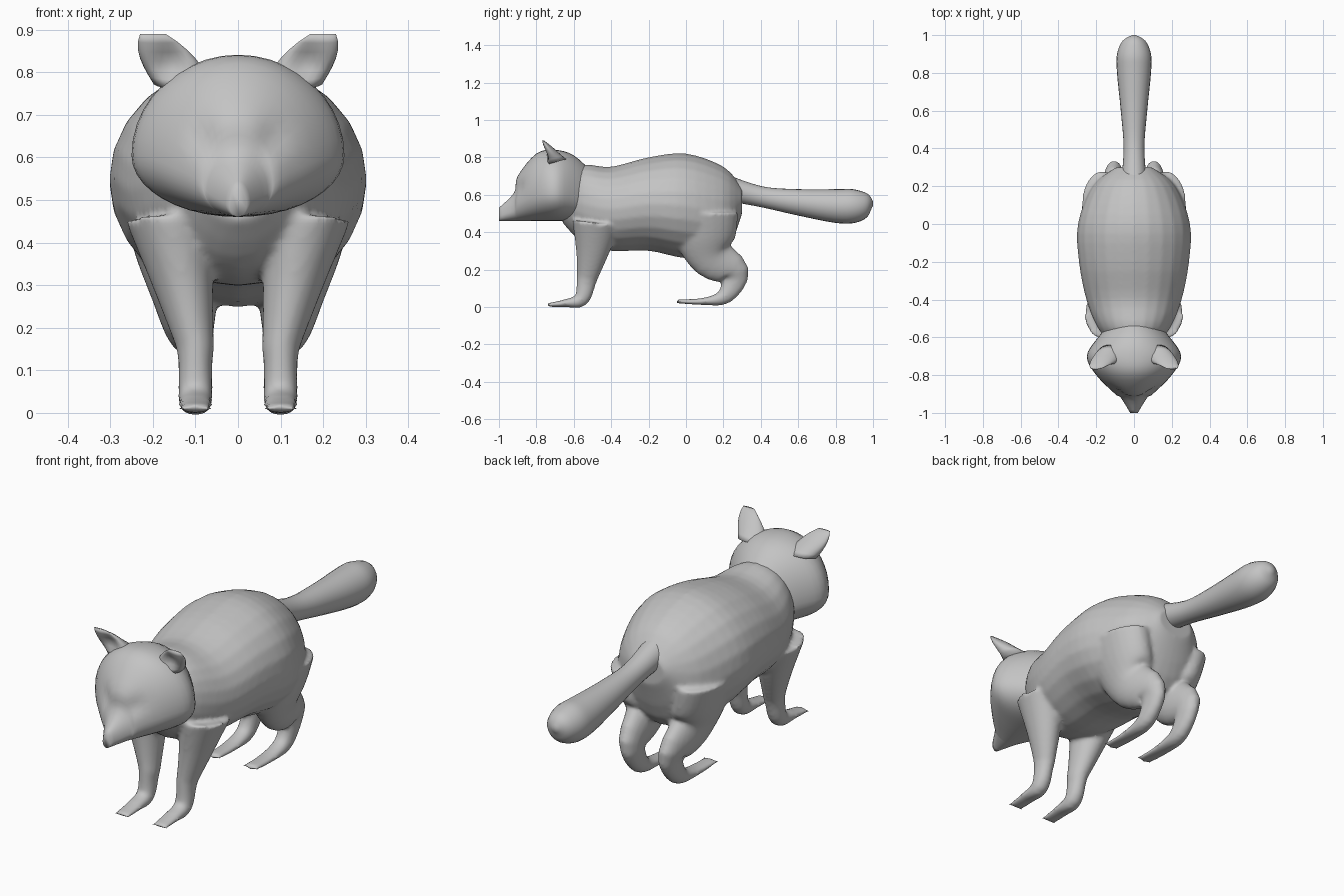
import bpy, bmesh, math
from mathutils import Vector

default_cube = bpy.data.objects.get("Cube")
if default_cube:
    bpy.data.objects.remove(default_cube, do_unlink=True)

fur = bpy.data.materials.new("grey_fur")
fur.use_nodes = True
shade = 0.55
fur.diffuse_color = (shade, shade, shade, 1)
fur.node_tree.nodes["Principled BSDF"].inputs["Base Color"].default_value = fur.diffuse_color


def spline(rows, steps=4):
    """Smooth in-between rows through the given ones."""
    result = []
    last = len(rows) - 1
    for i in range(last):
        before, start = rows[max(i - 1, 0)], rows[i]
        end, after = rows[i + 1], rows[min(i + 2, last)]
        for k in range(steps):
            t = k / steps
            row = []
            for a, b, c, d in zip(before, start, end, after):
                leave, arrive = (c - a) / 2, (d - b) / 2
                row.append(b + t * leave + t * t * (3 * (c - b) - 2 * leave - arrive)
                           + t ** 3 * (2 * (b - c) + leave + arrive))
            result.append(row)
    return result + [rows[-1]]


def loft(bm, sections, side=1, segments=24, waist=0.5):
    """Skin over ovals. Section: two opposite rim points, centre x, half width.
    Waist is where the oval is widest, from the second rim point to the first."""
    rings = []
    for first, second, x, half in sections:
        middle = second.lerp(first, waist)
        ring = []
        for s in range(segments):
            angle = math.tau * s / segments
            rise = math.sin(angle)
            point = middle.lerp(first if rise > 0 else second, abs(rise))
            point.x = side * (x + half * math.cos(angle))
            ring.append(bm.verts.new(point))
        rings.append(ring)
    for lower, upper in zip(rings, rings[1:]):
        for s in range(segments):
            n = (s + 1) % segments
            bm.faces.new((lower[s], lower[n], upper[n], upper[s]))
    bm.faces.new(rings[0])
    bm.faces.new(rings[-1])


def upright(rows):
    """Vertical sections on the centre line. Row: y, top, bottom, half width."""
    return [(Vector((0, y, top)), Vector((0, y, bottom)), 0, half)
            for y, top, bottom, half in spline(rows)]


def tube(rows, flatness=1, least=0, place=lambda z: 0):
    """Sections square to a path. Row: y, z, radius; place gives x from height."""
    path = spline(rows)
    sections = []
    for i, (y, z, radius) in enumerate(path):
        before, after = path[max(i - 1, 0)], path[min(i + 1, len(path) - 1)]
        across = Vector((0, before[1] - after[1], after[0] - before[0]))
        across = across.normalized() * radius
        centre = Vector((0, y, z))
        sections.append((centre + across, centre - across, place(z),
                         max(flatness * radius, least)))
    return sections


def dent(bm, x, y, z, depth):
    """Press a soft hollow backwards into the surface."""
    radius = 0.04
    for vert in bm.verts:
        distance = (vert.co - Vector((x, y, z))).length / radius
        vert.co.y += depth * math.exp(-distance * distance)


def finish(bm, name):
    bmesh.ops.recalc_face_normals(bm, faces=bm.faces)
    for face in bm.faces:
        face.smooth = True
    mesh = bpy.data.meshes.new(name)
    bm.to_mesh(mesh)
    bm.free()
    mesh.materials.append(fur)
    obj = bpy.data.objects.new(name, mesh)
    bpy.context.collection.objects.link(obj)
    return obj


def torso_half_width(y):
    """Egg-shaped outline seen from above, longer towards the chest."""
    offset = y + 0.05
    reach = 0.65 if offset < 0 else 0.37
    return 0.3 * math.sqrt(1 - (offset / reach) ** 2)


def leg_splay(z):
    """Legs stand upright below and spread towards the flanks."""
    return 0.1 + 0.2 * max(0, z - 0.15)


# Torso outline from neck to rump: y, top, bottom
torso_outline = [
    (-0.66, 0.7, 0.45), (-0.55, 0.76, 0.34), (-0.4, 0.75, 0.3), (-0.2, 0.8, 0.3),
    (0, 0.82, 0.26), (0.2, 0.75, 0.27), (0.3, 0.64, 0.5)]
torso = upright([(y, top, bottom, torso_half_width(y)) for y, top, bottom in torso_outline])

# Front leg from shoulder to toes
front_leg = tube([
    (-0.48, 0.45, 0.13), (-0.5, 0.3, 0.09), (-0.53, 0.15, 0.055),
    (-0.56, 0.04, 0.04), (-0.65, 0.02, 0.02), (-0.74, 0.01, 0.01)],
    flatness=0.8, least=0.04, place=leg_splay)

# Hind leg from thigh over the hock to toes
hind_leg = tube([
    (0.1, 0.5, 0.18), (0.11, 0.36, 0.16), (0.15, 0.26, 0.12), (0.26, 0.18, 0.08),
    (0.21, 0.06, 0.045), (0.1, 0.03, 0.02), (-0.05, 0.03, 0.01)],
    flatness=0.6, least=0.04, place=leg_splay)

# Body and legs blended into one skin
bm = bmesh.new()
loft(bm, torso)
for side in (1, -1):
    loft(bm, front_leg, side)
    loft(bm, hind_leg, side)
body = finish(bm, "body_and_legs")
skin = body.modifiers.new("skin", 'REMESH')
skin.mode = 'VOXEL'
skin.voxel_size = 0.01
skin.use_smooth_shade = True
soften = body.modifiers.new("soften", 'SMOOTH')
soften.iterations = 7

# Head with pointed muzzle and shallow eye sockets: y, top, half width
chin = 0.46
head_outline = [
    (-0.5, 0.72, 0.1), (-0.6, 0.81, 0.19), (-0.7, 0.84, 0.25), (-0.8, 0.82, 0.2),
    (-0.9, 0.7, 0.1), (-0.92, 0.61, 0.07), (-1, 0.53, 0.02)]
bm = bmesh.new()
loft(bm, upright([(y, top, chin, half) for y, top, half in head_outline]),
     segments=40, waist=0.38)
for side in (1, -1):
    dent(bm, side * 0.08, -0.9, 0.64, depth=0.02)
finish(bm, "head")

# Ears lean outwards, taper upwards and are hollow at the front
ear = []
for step in range(7):
    t = step / 6
    front = Vector((0, -0.75 - 0.02 * t, 0.76 + 0.13 * t))
    back = front + Vector((0, 0.01 + 0.1 * (1 - t), 0.03 * (1 - t)))
    ear.append((front, back, 0.13 + 0.07 * t, 0.07 - 0.04 * t ** 3))
for side, name in ((1, "left_ear"), (-1, "right_ear")):
    bm = bmesh.new()
    loft(bm, ear, side)
    dent(bm, side * 0.16, -0.76, 0.82, depth=0.03)
    finish(bm, name)

# Tail, thickening towards a blunt tip
bm = bmesh.new()
loft(bm, tube([
    (0.2, 0.64, 0.07), (0.4, 0.59, 0.055), (0.6, 0.56, 0.07), (0.8, 0.54, 0.09),
    (0.9, 0.54, 0.09), (0.97, 0.55, 0.06), (1, 0.55, 0.01)]))
finish(bm, "tail")
